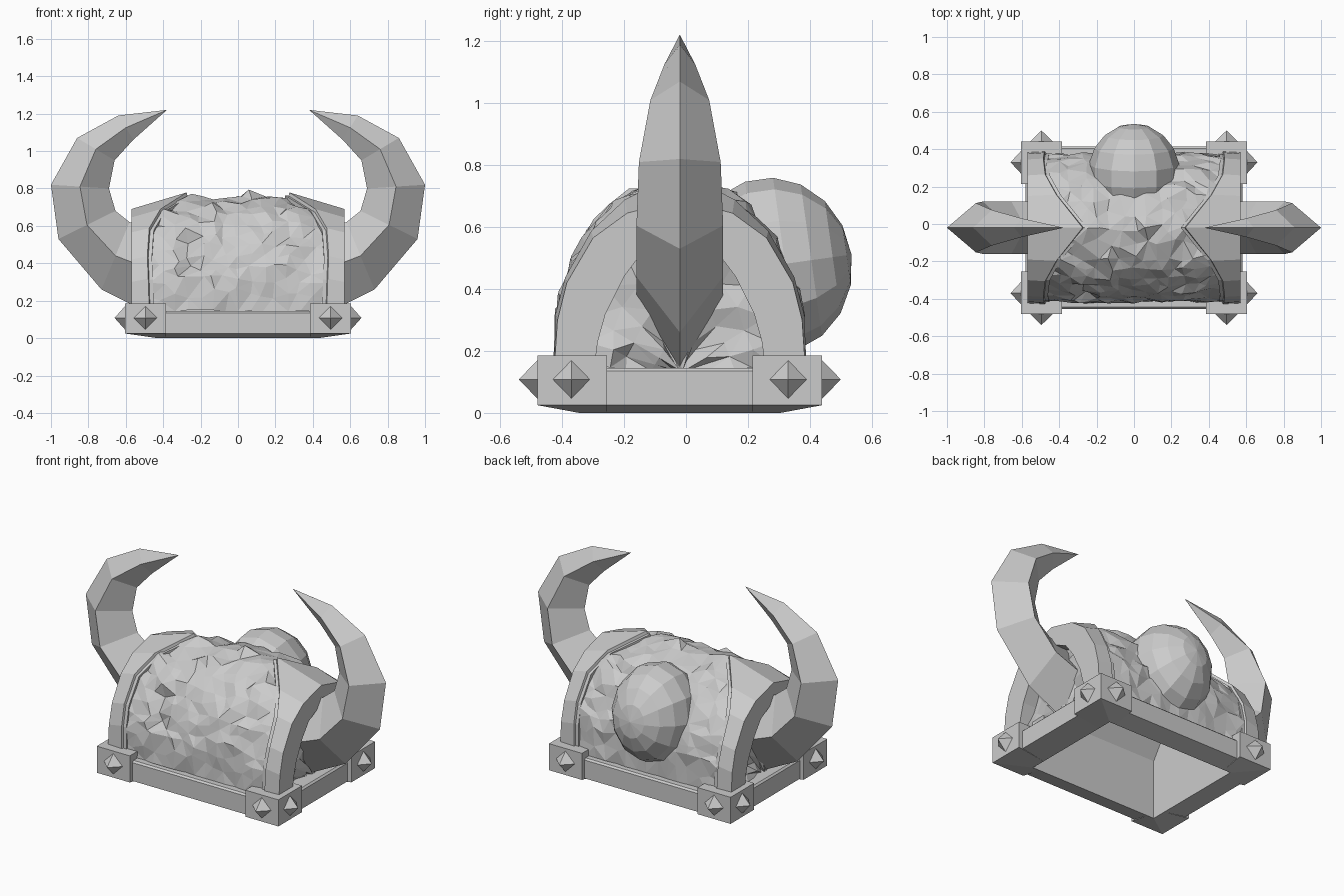
import bpy, bmesh, math, random
from mathutils import Vector

random.seed(7)
cube = bpy.data.objects.get("Cube")
if cube:
    bpy.data.objects.remove(cube)

CY = -0.02   # centre line of the body in y

grey = bpy.data.materials.new("stone_grey")
grey.use_nodes = True
grey.diffuse_color = (0.6, 0.6, 0.6, 1)
grey.node_tree.nodes["Principled BSDF"].inputs["Base Color"].default_value = (0.6, 0.6, 0.6, 1)


def build(name, verts, faces, inward=False, mirror=False, triangulate=False):
    """Flat shaded mesh object with consistent normals."""
    bm = bmesh.new()
    vs = [bm.verts.new(v) for v in verts]
    for f in faces:
        bm.faces.new([vs[i] for i in f])
    bmesh.ops.remove_doubles(bm, verts=bm.verts, dist=0.0005)
    if triangulate:
        bmesh.ops.triangulate(bm, faces=bm.faces)
    bmesh.ops.recalc_face_normals(bm, faces=bm.faces)
    if inward:
        bmesh.ops.reverse_faces(bm, faces=bm.faces)
    me = bpy.data.meshes.new(name)
    bm.to_mesh(me)
    bm.free()
    me.materials.append(grey)
    ob = bpy.data.objects.new(name, me)
    bpy.context.collection.objects.link(ob)
    if mirror:
        ob.modifiers.new("mirror", 'MIRROR').use_axis[0] = True
    return ob


def grid(rows, cols, closed=False):
    """Quad indices for a rows x cols lattice, optionally closed along cols."""
    return [(r * cols + c, r * cols + (c + 1) % cols,
             (r + 1) * cols + (c + 1) % cols, (r + 1) * cols + c)
            for r in range(rows - 1) for c in range(cols if closed else cols - 1)]


# Half profiles (distance from centre line, height), foot to crown
END = [(.405, .15), (.395, .3), (.365, .42), (.28, .565), (.17, .645), (0, .69)]
MID = [(.405, .15), (.405, .35), (.37, .47), (.29, .62), (.18, .72), (0, .775)]
ARCH = [(.275, .15), (.265, .23), (.24, .32), (.18, .44), (.12, .52), (0, .58)]
EDGE = [(.45, 0), (.455, 0), (.46, 0), (.45, 0), (.39, 0), (.25, 0)]


def sample(profile, t):
    """Point on a full profile, t from -1 (front foot) to 1 (back foot)."""
    s = (1 - abs(t)) * 5
    i = min(int(s), 4)
    p = Vector(profile[i]).lerp(Vector(profile[i + 1]), s - i)
    return Vector((math.copysign(p.x, t), p.y))


def shell(t, x, scale=1.0):
    """Body surface point that swells from the end profile to the middle one."""
    k = max(0, min(1, (.57 - abs(x)) / .31))
    p = sample(END, t).lerp(sample(MID, t), k) * scale
    return Vector((x, CY + p.x, max(p.y, .12)))


# Arched end bands, pointed towards the middle at the crown
verts = []
for i in range(11):
    t = i / 5 - 1
    a, e = sample(ARCH, t), abs(sample(EDGE, t).x)
    verts += [(.47, CY + a.x, a.y), (.57, CY + a.x, a.y), shell(t, .57),
              shell(t, e + .025, 1.01), shell(t, e + .02, .985),
              shell(t, e, .985), shell(t, e, .92)]
build("end_band", verts, grid(11, 7), mirror=True)

# Rough hide between the bands
NX, NT = 15, 23
verts = []
for r in range(NX):
    for c in range(NT):
        x, t = -.47 + .94 * r / (NX - 1), 2 * c / (NT - 1) - 1
        if 0 < r < NX - 1 and 0 < c < NT - 1:
            x += random.uniform(-.022, .022)
            t += random.uniform(-.03, .03)
        p = shell(t, x, random.uniform(.95, 1.0))
        # folds in the front, and a knot on the crown
        if abs(x + .24) < .035 and -.9 < t < -.4:
            p.y += .04
        if abs(x - .38) < .035 and -.75 < t < -.55:
            p.y += .03
        if abs(x - .07) < .035 and abs(t) < .05:
            p.z += .04
        verts.append(p)
build("rough_hide", verts, grid(NX, NT), triangulate=True)

# Rough end walls inside the arches
verts = []
for k in (1.12, .85, .6, .3, .02):
    for c in range(13):
        p = sample(ARCH, c / 6 - 1)
        j = random.uniform(-.025, .025)
        verts.append((.5 + j, CY + p.x * k + j * .5, .13 + (p.y - .13) * k))
build("end_wall", verts, grid(5, 13), mirror=True, triangulate=True)

# Hollow lining seen from below
half = [(.325, 0), (.325, .36), (.22, .52), (0, .6)]
arch = [(-y, z) for y, z in half] + [(y, z) for y, z in half[-2::-1]]
n = len(arch)
verts = [(x, CY + y, z) for x in (-.43, .43) for y, z in arch]
build("lining", verts, grid(2, n) + [tuple(range(n)), tuple(range(n, 2 * n))], inward=True)

# Base rail with a sloping underside
verts = []
for sx, sy in ((-1, -1), (1, -1), (1, 1), (-1, 1)):
    for hx, hy, z in ((.43, .325, 0), (.58, .435, .025), (.58, .435, .135),
                      (.57, .425, .145), (.43, .325, .145)):
        verts.append((sx * hx, CY + sy * hy, z))
faces = grid(4, 5, closed=True) + [(15 + i, 15 + (i + 1) % 5, (i + 1) % 5, i) for i in range(5)]
build("base_rail", verts, faces)

# L-shaped corner blocks and their pyramid studs
plan = [(.385, .46), (.605, .46), (.605, .235), (.43, .235), (.43, .325), (.385, .325)]
drop = (.025, .025, .025, 0, 0, 0)
for sx, side in ((-1, "right"), (1, "left")):
    for sy, end in ((-1, "front"), (1, "back")):
        verts = [(sx * x, CY + sy * y, z) for (x, y), z in zip(plan, drop)]
        verts += [(sx * x, CY + sy * y, .185) for x, y in plan]
        faces = [(0, 1, 4, 5), (1, 2, 3, 4), (6, 7, 10, 11), (7, 8, 9, 10)]
        faces += [(i, (i + 1) % 6, 6 + (i + 1) % 6, 6 + i) for i in range(6)]
        build(f"corner_block_{end}_{side}", verts, faces)
        for axis, centre in (("side", (.6, .35)), ("face", (.495, .455))):
            c = Vector((sx * centre[0], CY + sy * centre[1], .108))
            size = Vector((.06, .065, .067) if axis == "side" else (.067, .065, .067))
            tips = []
            for d in range(3):
                for s in (-1, 1):
                    v = c.copy()
                    v[d] += s * size[d]
                    tips.append(v)
            faces = [(a, b, e) for a in (0, 1) for b in (2, 3) for e in (4, 5)]
            build(f"stud_{axis}_{end}_{side}", tips, faces)

# Curved diamond-section horns: outer x, z, inner x, z, half width
rings = [(.5, .145, .46, .6, .14), (.73, .26, .58, .62, .14), (.96, .53, .655, .68, .14),
         (1, .82, .69, .8, .132), (.86, 1.07, .66, .95, .095),
         (.64, 1.19, .56, 1.06, .05), (.38, 1.22, .381, 1.219, .001)]
verts = []
for ox, oz, ix, iz, w in rings:
    mx, mz = (ox + ix) / 2, (oz + iz) / 2
    verts += [(ox, CY, oz), (mx, CY + w, mz), (ix, CY, iz), (mx, CY - w, mz)]
build("horn", verts, grid(len(rings), 4, closed=True) + [(0, 1, 2, 3)], mirror=True)

# Round boss at the back, its pole facing backwards
bpy.ops.mesh.primitive_uv_sphere_add(segments=12, ring_count=9, radius=1,
                                     location=(0, .275, .475), rotation=(math.radians(-82), 0, 0))
boss = bpy.context.object
boss.name = "back_boss"
boss.scale = (.245, .285, .262)
boss.data.materials.append(grey)
